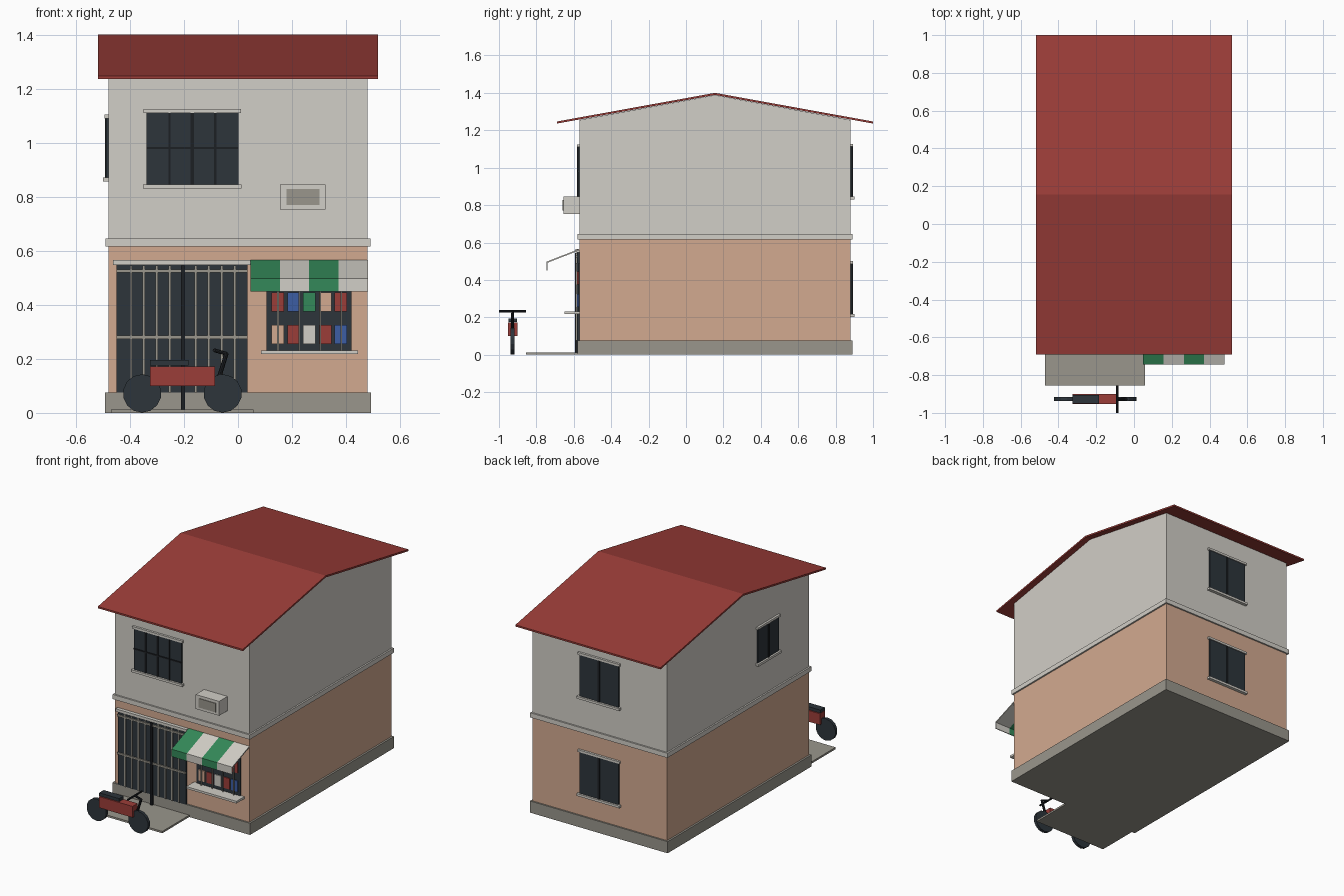
import bpy, math
from mathutils import Vector

cube = bpy.data.objects.get("Cube")
if cube:
    bpy.data.objects.remove(cube, do_unlink=True)


def material(name, rgb):
    m = bpy.data.materials.new(name)
    m.use_nodes = True
    m.diffuse_color = (*rgb, 1)
    m.node_tree.nodes["Principled BSDF"].inputs["Base Color"].default_value = (*rgb, 1)
    return m


PALE = material("pale grey plaster", (0.64, 0.62, 0.57))
PEACH = material("peach plaster", (0.65, 0.40, 0.28))
RED = material("brick red", (0.33, 0.047, 0.04))
CONCRETE = material("concrete", (0.32, 0.305, 0.262))
SLATE = material("dark slate", (0.026, 0.035, 0.044))
BLACK = material("near black", (0.012, 0.014, 0.017))
GREEN = material("awning green", (0.034, 0.25, 0.10))
BLUE = material("packet blue", (0.045, 0.11, 0.37))


def mesh(name, verts, faces, mat):
    me = bpy.data.meshes.new(name)
    me.from_pydata(verts, [], faces)
    me.materials.append(mat)
    ob = bpy.data.objects.new(name, me)
    bpy.context.collection.objects.link(ob)
    return ob


def prism(name, profile, x0, x1, mat):
    """Extrude a y-z profile (counter-clockwise seen from +x) along x."""
    n = len(profile)
    verts = [(x, y, z) for x in (x0, x1) for y, z in profile]
    faces = [tuple(range(n))[::-1], tuple(range(n, 2 * n))]
    faces += [(i, (i + 1) % n, (i + 1) % n + n, i + n) for i in range(n)]
    return mesh(name, verts, faces, mat)


def box(name, x, y, z, mat):
    return prism(name, [(y[0], z[0]), (y[1], z[0]), (y[1], z[1]), (y[0], z[1])], x[0], x[1], mat)


def rod(name, a, b, radius, mat, sides=8):
    a, b = Vector(a), Vector(b)
    bpy.ops.mesh.primitive_cylinder_add(vertices=sides, radius=radius, depth=(b - a).length,
                                        location=(a + b) / 2)
    ob = bpy.context.object
    ob.name = name
    ob.rotation_euler = (b - a).to_track_quat('Z', 'Y').to_euler()
    ob.data.materials.append(mat)
    return ob


def window(name, width, z0, z1, place, turn, uprights, rails):
    """Window facing -y around a local origin on the wall, then turned into place."""
    h = width / 2
    parts = [
        box(name + "_glass", (-h, h), (-0.008, 0.005), (z0, z1), SLATE),
        box(name + "_lintel", (-h - 0.01, h + 0.01), (-0.014, 0.005), (z1, z1 + 0.014), PALE),
        box(name + "_sill", (-h - 0.012, h + 0.012), (-0.02, 0.005), (z0 - 0.015, z0), PALE),
    ]
    for u, t in uprights:
        parts.append(box(name + "_upright", (u - t, u + t), (-0.013, 0), (z0, z1), BLACK))
    for z in rails:
        parts.append(box(name + "_rail", (-h, h), (-0.012, 0), (z - 0.004, z + 0.004), BLACK))
    for p in parts:
        p.location = place
        p.rotation_euler.z = turn


# House shell
FRONT, BACK, RIDGE = -0.57, 0.88, 0.155
box("plinth", (-0.492, 0.492), (-0.58, 0.89), (0, 0.075), CONCRETE)
box("lower_walls", (-0.48, 0.48), (FRONT, BACK), (0.02, 0.63), PEACH)
box("belt_course", (-0.49, 0.49), (-0.58, 0.89), (0.615, 0.645), PALE)
prism("upper_walls", [(FRONT, 0.63), (BACK, 0.63), (BACK, 1.255), (RIDGE, 1.388), (FRONT, 1.255)],
      -0.48, 0.48, PALE)
prism("roof", [(-0.69, 1.236), (RIDGE, 1.389), (1.0, 1.236), (1.0, 1.247), (RIDGE, 1.4), (-0.69, 1.247)],
      -0.518, 0.518, RED)

# Windows
window("front_window", 0.34, 0.846, 1.11, (-0.169, FRONT, 0), 0,
       [(-0.085, 0.004), (0, 0.006), (0.085, 0.004)], [0.98])
window("side_window", 0.21, 0.872, 1.09, (-0.48, -0.145, 0), -math.pi / 2, [(0, 0.006)], [])
for level, base in (("upper", 0.846), ("lower", 0.218)):
    window("back_" + level + "_window", 0.28, base, base + 0.268, (0, BACK, 0), math.pi,
           [(0, 0.006)], [])

# Air conditioner
box("air_conditioner", (0.156, 0.324), (-0.655, FRONT), (0.753, 0.846), PALE)
box("air_conditioner_grille", (0.18, 0.302), (-0.659, -0.65), (0.77, 0.828), CONCRETE)

# Gate
box("gate_panel", (-0.45, 0.036), (-0.584, FRONT), (0.075, 0.547), SLATE)
box("gate_lintel", (-0.462, 0.046), (-0.592, FRONT), (0.547, 0.565), PALE)
for i in range(-4, 5):
    x = -0.204 + i * 0.048
    if i:
        box("gate_bar", (x - 0.0045, x + 0.0045), (-0.59, -0.58), (0.075, 0.545), CONCRETE)
for z in (0.28, 0.525):
    box("gate_rail", (-0.45, 0.036), (-0.592, -0.58), (z - 0.006, z + 0.006), CONCRETE)
box("gate_centre_post", (-0.211, -0.197), (-0.594, -0.58), (0.012, 0.545), BLACK)
box("ramp", (-0.47, 0.058), (-0.855, -0.57), (0, 0.012), CONCRETE)

# Shop window with goods and bars
box("shop_window", (0.106, 0.42), (-0.576, FRONT), (0.23, 0.49), SLATE)
box("shop_sill", (0.086, 0.444), (-0.65, FRONT), (0.217, 0.231), PALE)
rows = ((0.255, (PEACH, RED, PALE, RED, BLUE)), (0.375, (RED, BLUE, GREEN, PEACH, RED)))
for z, colours in rows:
    for i, colour in enumerate(colours):
        x = 0.147 + i * 0.0585
        box("shop_packet", (x - 0.023, x + 0.023), (-0.582, -0.574), (z, z + 0.07), colour)
for i in range(4):
    x = 0.148 + i * 0.078
    box("shop_bar", (x - 0.003, x + 0.003), (-0.59, -0.584), (0.23, 0.49), CONCRETE)

# Striped awning with valance
awning = [(-0.57, 0.558), (-0.57, 0.566), (-0.745, 0.498), (-0.745, 0.45), (-0.74, 0.45), (-0.74, 0.492)]
for i in range(4):
    x = 0.047 + i * 0.1083
    prism("awning_stripe", awning, x, x + 0.1083, PALE if i % 2 else GREEN)

# Motorbike
Y = -0.927
for name, x in (("rear_wheel", -0.355), ("front_wheel", -0.057)):
    rod(name, (x, Y - 0.01, 0.072), (x, Y + 0.01, 0.072), 0.071, SLATE, 14)
box("bike_body", (-0.326, -0.086), (Y - 0.026, Y + 0.026), (0.1, 0.172), RED)
box("bike_seat", (-0.326, -0.184), (Y - 0.023, Y + 0.023), (0.175, 0.195), SLATE)
rod("bike_fork", (-0.08, Y, 0.1), (-0.042, Y, 0.222), 0.008, BLACK)
rod("bike_stem", (-0.088, Y, 0.232), (-0.04, Y, 0.218), 0.007, BLACK)
rod("bike_handlebar", (-0.088, -1.0, 0.232), (-0.088, -0.855, 0.232), 0.006, BLACK)

# Consistent outward faces
import bmesh
for ob in bpy.context.collection.objects:
    if ob.type == 'MESH':
        bm = bmesh.new()
        bm.from_mesh(ob.data)
        bmesh.ops.recalc_face_normals(bm, faces=bm.faces)
        bm.to_mesh(ob.data)
        bm.free()
